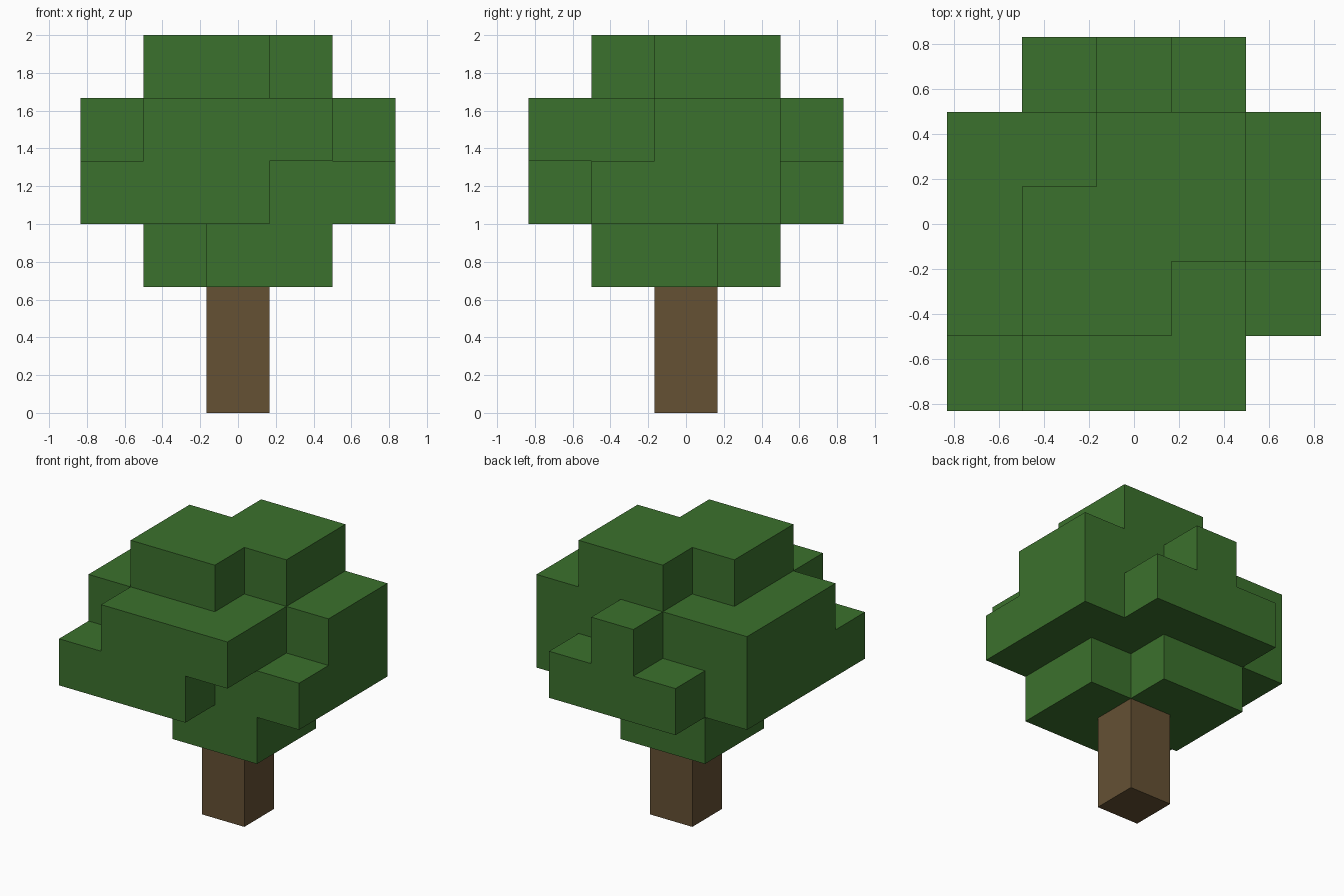
import bpy
import bmesh
from mathutils import Vector

UNIT = 1 / 3  # edge of one block

if "Cube" in bpy.data.objects:
    bpy.data.objects.remove(bpy.data.objects["Cube"], do_unlink=True)


def material(name, colour):
    mat = bpy.data.materials.new(name)
    mat.use_nodes = True
    mat.diffuse_color = colour
    bsdf = mat.node_tree.nodes["Principled BSDF"]
    bsdf.inputs["Base Color"].default_value = colour
    bsdf.inputs["Roughness"].default_value = 1.0
    return mat


def block_object(name, layers, base, mat):
    """Build the outer skin of stacked block plans; each plan reads back row first."""
    cells = set()
    for level, plan in enumerate(layers):
        rows = plan.split()
        for r, row in enumerate(rows):
            for c, mark in enumerate(row):
                if mark == "#":
                    cells.add((c - len(row) // 2, len(rows) // 2 - r, base + level))

    bm = bmesh.new()
    for cell in cells:
        centre = Vector(cell) + Vector((0, 0, 0.5))
        for axis in range(3):
            for sign in (-1, 1):
                normal = Vector((0, 0, 0))
                normal[axis] = sign
                neighbour = tuple(int(round(v)) for v in Vector(cell) + normal)
                if neighbour in cells:
                    continue
                u = Vector((0, 0, 0))
                u[(axis + 1) % 3] = 0.5
                v = normal.cross(u)
                middle = centre + normal * 0.5
                corners = (-u - v, u - v, u + v, v - u)
                bm.faces.new([bm.verts.new((middle + k) * UNIT) for k in corners])

    # Weld the skin and merge coplanar squares into large flat faces
    bmesh.ops.remove_doubles(bm, verts=bm.verts, dist=0.001)
    bmesh.ops.dissolve_limit(bm, angle_limit=0.02, verts=bm.verts, edges=bm.edges)
    mesh = bpy.data.meshes.new(name)
    bm.to_mesh(mesh)
    bm.free()
    mesh.materials.append(mat)
    obj = bpy.data.objects.new(name, mesh)
    bpy.context.collection.objects.link(obj)
    return obj


bark = material("bark brown", (0.130, 0.082, 0.034, 1))
leaf = material("leaf green", (0.044, 0.165, 0.026, 1))

# Trunk: two blocks tall
block_object("trunk", ["#", "#"], 0, bark)

# Leaf crown: four layers, from the bottom up
crown = [
    "##. ### .##",
    ".###. ##### ##### ##### ###..",
    "..#.. ##### ##### ####. .###.",
    ".## ### ##.",
]
block_object("leaf_crown", crown, 2, leaf)
